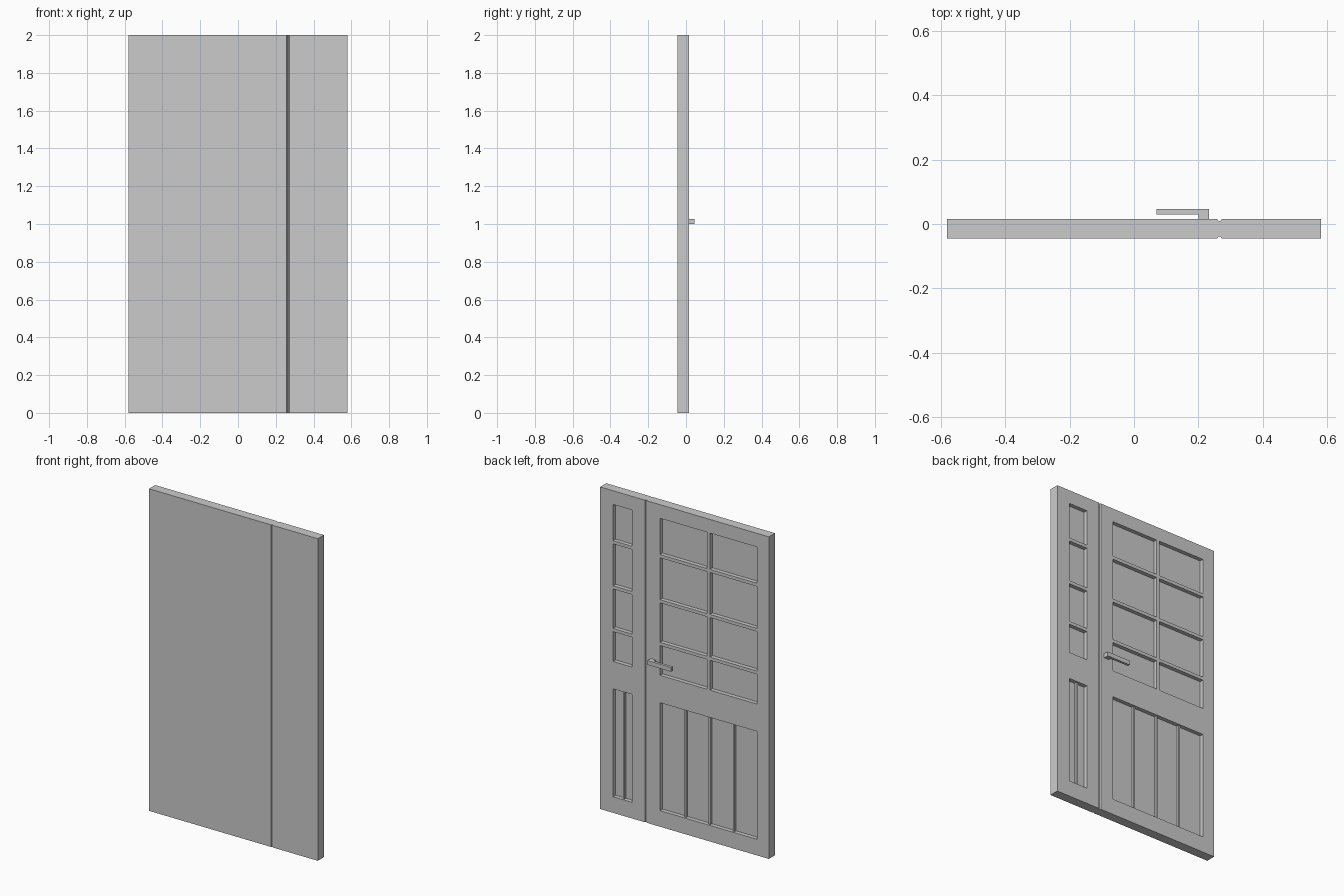
import bpy, bmesh

if "Cube" in bpy.data.objects:
    bpy.data.objects.remove(bpy.data.objects["Cube"])

BACK, FRONT = 0.015, -0.045      # door faces in y
DEPTH = 0.025                    # panel recess depth
FLOOR = BACK - DEPTH


def add_object(name, bm):
    bmesh.ops.recalc_face_normals(bm, faces=bm.faces)
    mesh = bpy.data.meshes.new(name)
    bm.to_mesh(mesh)
    bm.free()
    ob = bpy.data.objects.new(name, mesh)
    bpy.context.collection.objects.link(ob)
    return ob


def add_box(bm, x0, x1, y0, y1, z0, z1):
    verts = bmesh.ops.create_cube(bm, size=1)["verts"]
    for v in verts:
        v.co.x = x0 if v.co.x < 0 else x1
        v.co.y = y0 if v.co.y < 0 else y1
        v.co.z = z0 if v.co.z < 0 else z1


def extrude_profile(name, points, z0, z1):
    bm = bmesh.new()
    face = bm.faces.new([bm.verts.new((x, y, z0)) for x, y in points])
    new = bmesh.ops.extrude_face_region(bm, geom=[face])["geom"]
    bmesh.ops.translate(bm, vec=(0, 0, z1 - z0),
                        verts=[g for g in new if isinstance(g, bmesh.types.BMVert)])
    return add_object(name, bm)


# Door slab: plan outline with a shallow notch on both faces between the leaves
gx, d = 0.265, 0.006
slab = extrude_profile("door_leaves", [
    (-0.58, FRONT), (gx - 0.007, FRONT), (gx - 0.003, FRONT + d), (gx + 0.003, FRONT + d),
    (gx + 0.007, FRONT), (0.58, FRONT), (0.58, BACK), (gx + 0.007, BACK),
    (gx + 0.003, BACK - d), (gx - 0.003, BACK - d), (gx - 0.007, BACK), (-0.58, BACK)], 0, 2)

# Recesses on the back: four rows of panes over one tall lower panel per leaf
pane_rows = [(1.69, 1.915), (1.41, 1.67), (1.145, 1.39), (0.94, 1.125)]
pane_columns = [(-0.498, -0.175), (-0.155, 0.168), (0.36, 0.49)]
lower_panels = [(-0.498, 0.168, 4), (0.36, 0.49, 2)]
low_z0, low_z1 = 0.10, 0.77

bm = bmesh.new()
for x0, x1 in pane_columns:
    for z0, z1 in pane_rows:
        add_box(bm, x0, x1, FLOOR, BACK + 0.05, z0, z1)
for x0, x1, _ in lower_panels:
    add_box(bm, x0, x1, FLOOR, BACK + 0.05, low_z0, low_z1)
cutter = add_object("panel_cutter", bm)
cutter.hide_render = True

mod = slab.modifiers.new("recesses", 'BOOLEAN')
mod.operation = 'DIFFERENCE'
mod.solver = 'EXACT'
mod.object = cutter
bpy.context.view_layer.objects.active = slab
bpy.ops.object.modifier_apply(modifier=mod.name)
bpy.data.objects.remove(cutter)

# Low vertical strips dividing the lower panels
bm = bmesh.new()
for x0, x1, count in lower_panels:
    for i in range(1, count):
        x = x0 + (x1 - x0) * i / count
        add_box(bm, x - 0.006, x + 0.006, FLOOR - 0.002, FLOOR + 0.014, low_z0, low_z1)
add_object("lower_panel_strips", bm)

# L-shaped lever handle on the back
extrude_profile("lever_handle", [
    (0.07, 0.03), (0.20, 0.03), (0.20, BACK), (0.233, BACK), (0.233, 0.046), (0.07, 0.046)],
    1.0, 1.027)
